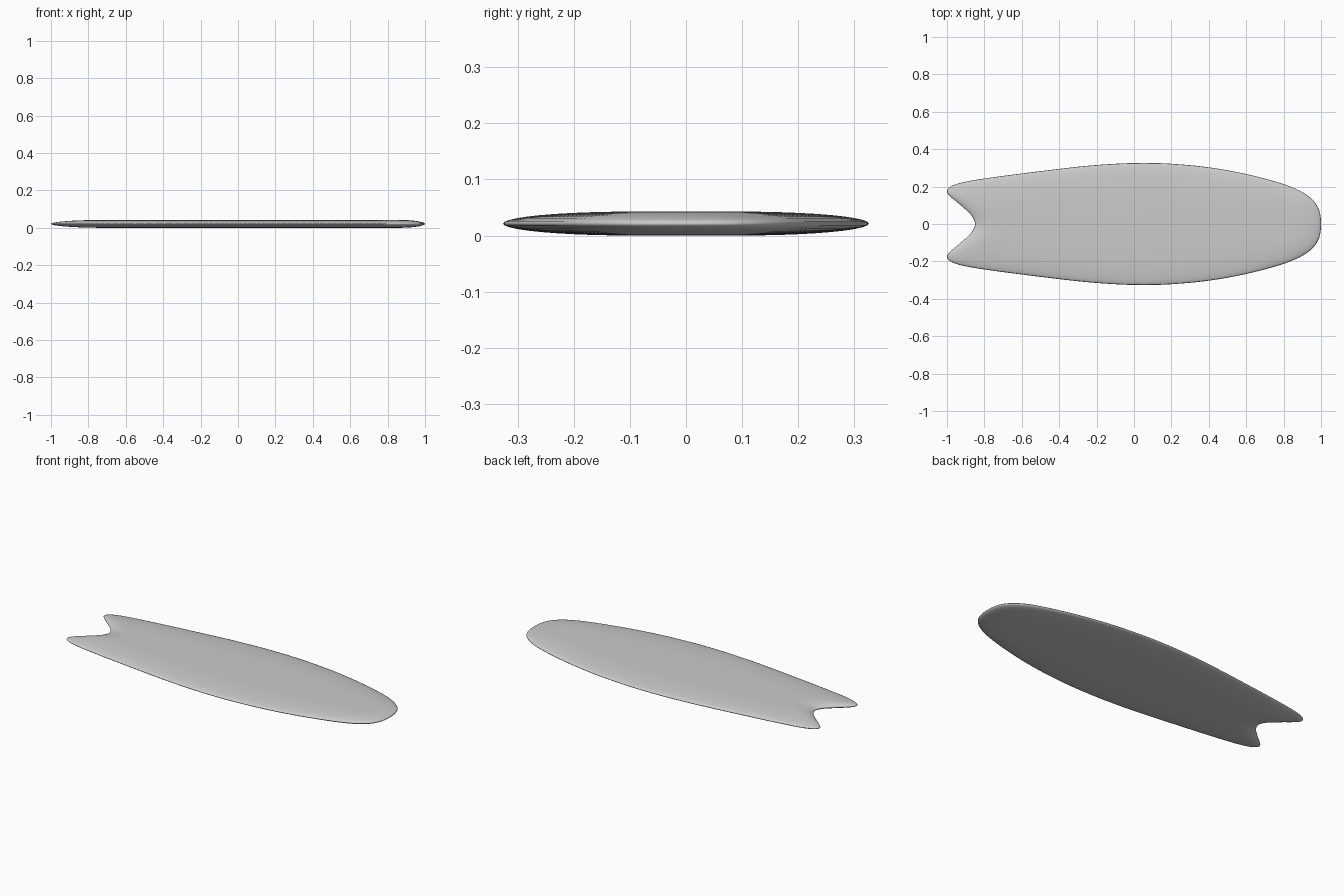
import bpy, bmesh, math
from mathutils import Vector

if "Cube" in bpy.data.objects:
    bpy.data.objects.remove(bpy.data.objects["Cube"])

H = 0.0213  # half thickness

# Half outline of the board, nose to notch
half = [(1, 0), (0.983, 0.09), (0.92, 0.158), (0.8, 0.213), (0.6, 0.267), (0.4, 0.303),
        (0.2, 0.322), (0.05, 0.326), (-0.1, 0.322), (-0.3, 0.306), (-0.6, 0.270),
        (-0.8, 0.243), (-0.91, 0.224), (-0.975, 0.203), (-1, 0.176), (-0.983, 0.148),
        (-0.93, 0.103), (-0.873, 0.05), (-0.85, 0)]
ctrl = [Vector(p) for p in half] + [Vector((x, -y)) for x, y in half[-2:0:-1]]


def smooth_loop(pts, steps):
    """Closed Catmull-Rom curve through the points."""
    out, n = [], len(pts)
    for i in range(n):
        a, b, c, d = (pts[(i + k) % n] for k in (-1, 0, 1, 2))
        for s in range(steps):
            t = s / steps
            out.append(0.5 * (2 * b + (c - a) * t + (2 * a - 5 * b + 4 * c - d) * t * t
                              + (3 * b - a - 3 * c + d) * t ** 3))
    return out


outline = smooth_loop(ctrl, 6)
# Inner edge where the rounded rail meets the flat deck
inner = [Vector((min(max(p.x, -0.7), 0.85), 0.3 * p.y)) for p in outline]

# Rounded rail: rings swept from bottom deck, around the edge, to top deck
bm = bmesh.new()
RINGS = 20
rings = []
for k in range(RINGS + 1):
    a = math.pi * (k / RINGS - 0.5)
    rings.append([bm.verts.new((*(q + (p - q) * math.cos(a)), H + H * math.sin(a)))
                  for p, q in zip(outline, inner)])
n = len(outline)
for r0, r1 in zip(rings, rings[1:]):
    for i in range(n):
        j = (i + 1) % n
        bm.faces.new((r0[i], r0[j], r1[j], r1[i]))

# Flat decks
bm.faces.new(rings[-1])
bm.faces.new(rings[0][::-1])
bmesh.ops.remove_doubles(bm, verts=bm.verts, dist=1e-5)
bmesh.ops.recalc_face_normals(bm, faces=bm.faces)

mesh = bpy.data.meshes.new("surfboard")
bm.to_mesh(mesh)
bm.free()
board = bpy.data.objects.new("surfboard", mesh)
bpy.context.collection.objects.link(board)
for f in mesh.polygons:
    f.use_smooth = True
